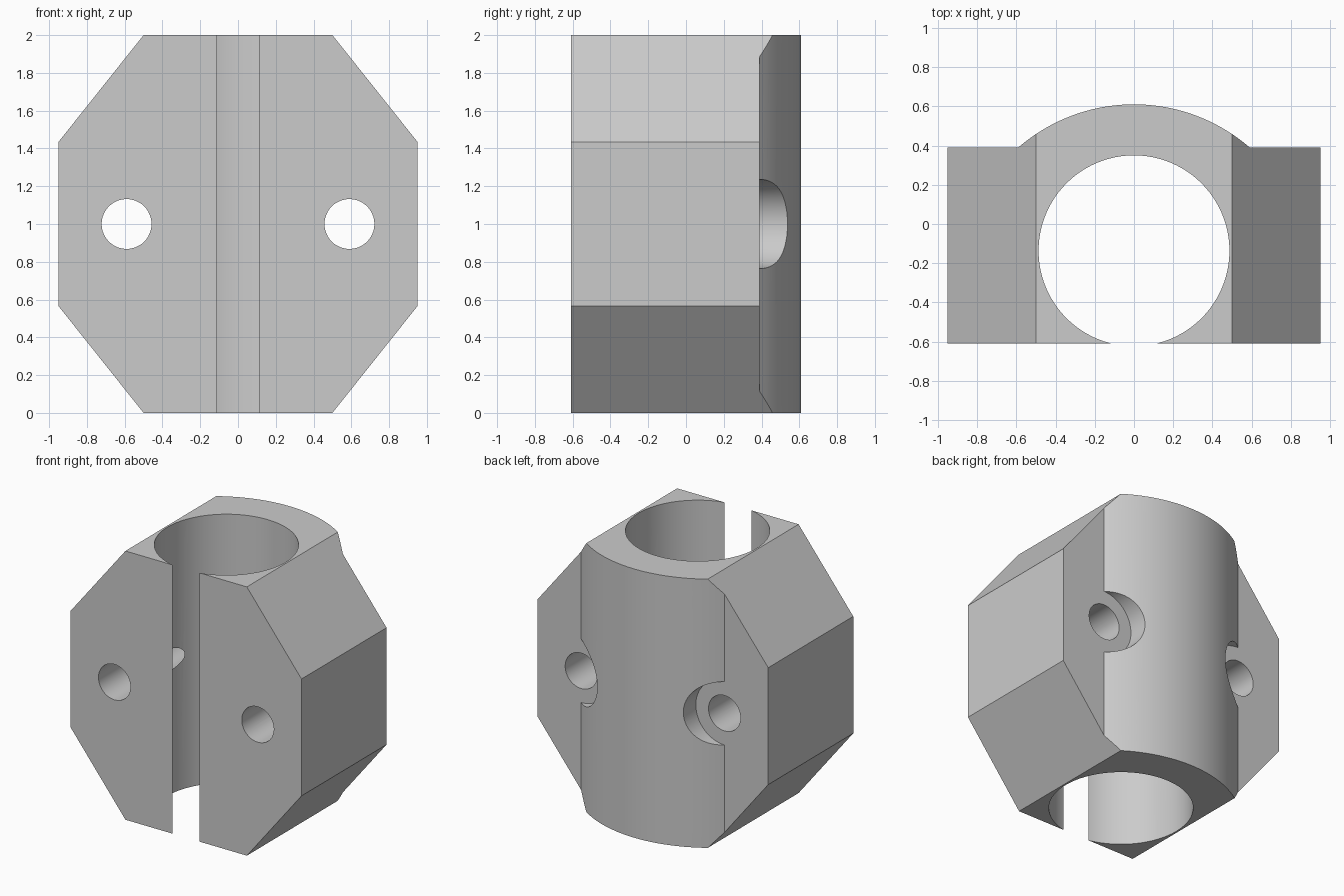
import bpy
import bmesh
from math import sin, cos, pi, asin, radians
from mathutils import Vector

if "Cube" in bpy.data.objects:
    bpy.data.objects.remove(bpy.data.objects["Cube"])

WIDTH, FRONT, SHOULDER = 0.95, -0.61, 0.39   # half width, front face, rear shoulder
ARC_R, ARC_Y, ARC_X = 0.90, -0.29, 0.59      # rounded back
BORE_R, BORE_Y = 0.4865, -0.1365
BOLT_X, BOLT_R, SINK_R = 0.59, 0.132, 0.236

grey = bpy.data.materials.new("plain grey")
grey.use_nodes = True
grey.diffuse_color = (0.6, 0.6, 0.6, 1)
grey.node_tree.nodes["Principled BSDF"].inputs["Base Color"].default_value = (0.6, 0.6, 0.6, 1)


def prism(name, outline, axis, lo, hi):
    """Extrude an outline along z (outline in x, y) or along y (outline in x, z)."""
    def place(p, d):
        return (p[0], p[1], d) if axis == "z" else (p[0], d, p[1])
    bm = bmesh.new()
    face = bm.faces.new([bm.verts.new(place(p, lo)) for p in outline])
    moved = bmesh.ops.extrude_face_region(bm, geom=[face])["geom"]
    shift = Vector(place((0, 0), hi - lo))
    bmesh.ops.translate(bm, vec=shift, verts=[v for v in moved if isinstance(v, bmesh.types.BMVert)])
    bmesh.ops.recalc_face_normals(bm, faces=bm.faces)
    mesh = bpy.data.meshes.new(name)
    bm.to_mesh(mesh)
    bm.free()
    mesh.materials.append(grey)
    obj = bpy.data.objects.new(name, mesh)
    bpy.context.collection.objects.link(obj)
    return obj


def circle(cx, cy, r, n):
    return [(cx + r * cos(2 * pi * i / n), cy + r * sin(2 * pi * i / n)) for i in range(n)]


def combine(body, tool, operation):
    """Apply one boolean and discard its helper."""
    tool.hide_render = True
    mod = body.modifiers.new(tool.name, "BOOLEAN")
    mod.operation, mod.solver, mod.object = operation, "EXACT", tool
    bpy.context.view_layer.objects.active = body
    bpy.ops.object.modifier_apply(modifier=mod.name)
    bpy.data.objects.remove(tool)


# Block with a rounded back, seen in plan
half = asin(ARC_X / ARC_R)
steps = 48
back = [(ARC_R * sin(half - 2 * half * i / steps), ARC_Y + ARC_R * cos(half - 2 * half * i / steps))
        for i in range(steps + 1)]
back[0], back[-1] = (ARC_X, SHOULDER), (-ARC_X, SHOULDER)
plan = [(-WIDTH, FRONT), (WIDTH, FRONT), (WIDTH, SHOULDER)] + back + [(-WIDTH, SHOULDER)]
clamp = prism("clamp_block", plan, "z", 0, 2)

# Four sloping corners
for x in (-1, 1):
    for low in (True, False):
        corner = [(0.5, 0), (WIDTH, 0.565), (1.4, 1.13), (1.4, -0.6), (0.022, -0.6)]
        corner = [(x * u, v if low else 2 - v) for u, v in corner]
        combine(clamp, prism("corner_cutter", corner, "y", -1, 1), "DIFFERENCE")

# Bore, which breaks out through the front as a slot
combine(clamp, prism("bore_cutter", circle(0, BORE_Y, BORE_R, 96), "z", -0.5, 2.5), "DIFFERENCE")

# Bolt seats level with the shoulders, then the bolt holes
for x in (-BOLT_X, BOLT_X):
    combine(clamp, prism("seat_cutter", circle(x, 1, SINK_R, 64), "y", SHOULDER, 1), "DIFFERENCE")
    combine(clamp, prism("bolt_cutter", circle(x, 1, BOLT_R, 48), "y", -1, 1), "DIFFERENCE")

# Smooth curved walls, crisp edges
bpy.ops.object.select_all(action="DESELECT")
clamp.select_set(True)
bpy.context.view_layer.objects.active = clamp
bpy.ops.object.shade_smooth_by_angle(angle=radians(25))
